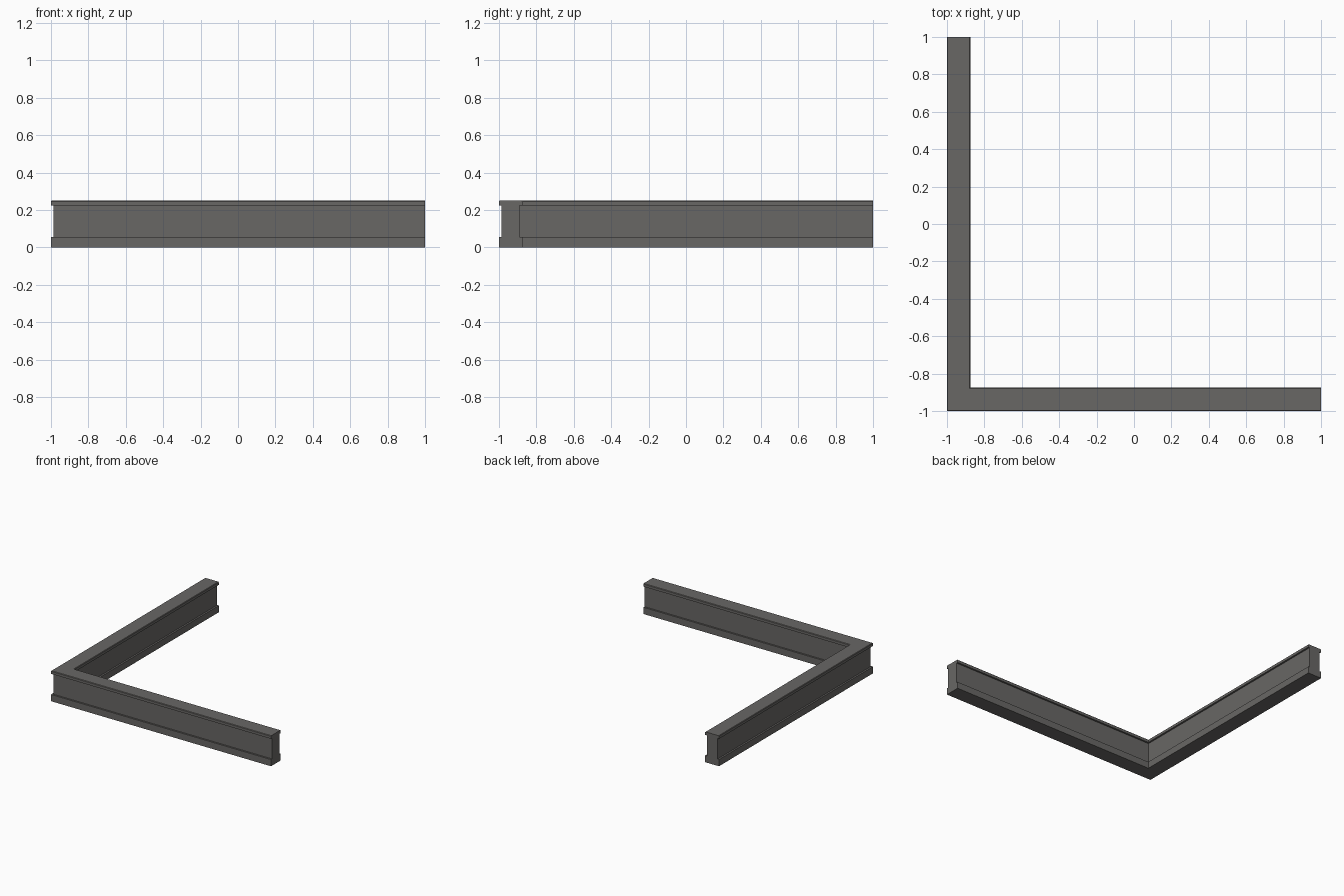
import bpy, bmesh

if "Cube" in bpy.data.objects:
    bpy.data.objects.remove(bpy.data.objects["Cube"])

WIDTH = 0.125   # thickness of skirting and cap
INSET = 0.014   # recess of the wall face
CHAMFER = 0.004

mat = bpy.data.materials.new("dark warm grey")
mat.diffuse_color = (0.14, 0.135, 0.13, 1)
mat.use_nodes = True
mat.node_tree.nodes["Principled BSDF"].inputs["Base Color"].default_value = mat.diffuse_color

# Outer half of the wall section: skirting, recessed face, chamfered cap
half = [(0, 0), (0, 0.055), (INSET, 0.055), (INSET, 0.225),
        (0, 0.225), (0, 0.25 - CHAMFER), (CHAMFER, 0.25)]
# Mirror it to get the full closed section
section = half + [(WIDTH - o, z) for o, z in reversed(half)]

# Sweep the section along the L, mitred at the corner
bm = bmesh.new()
stations = (lambda o, z: (1, -1 + o, z),
            lambda o, z: (-1 + o, -1 + o, z),
            lambda o, z: (-1 + o, 1, z))
rings = [[bm.verts.new(place(o, z)) for o, z in section] for place in stations]
n = len(section)
for a, b in zip(rings, rings[1:]):
    for i in range(n):
        j = (i + 1) % n
        bm.faces.new((a[i], a[j], b[j], b[i]))

# Close both wall ends
bm.faces.new(rings[0])
bm.faces.new(rings[-1])
bmesh.ops.recalc_face_normals(bm, faces=bm.faces)

mesh = bpy.data.meshes.new("corner_wall")
bm.to_mesh(mesh)
bm.free()
mesh.materials.append(mat)
wall = bpy.data.objects.new("corner_wall", mesh)
bpy.context.collection.objects.link(wall)
